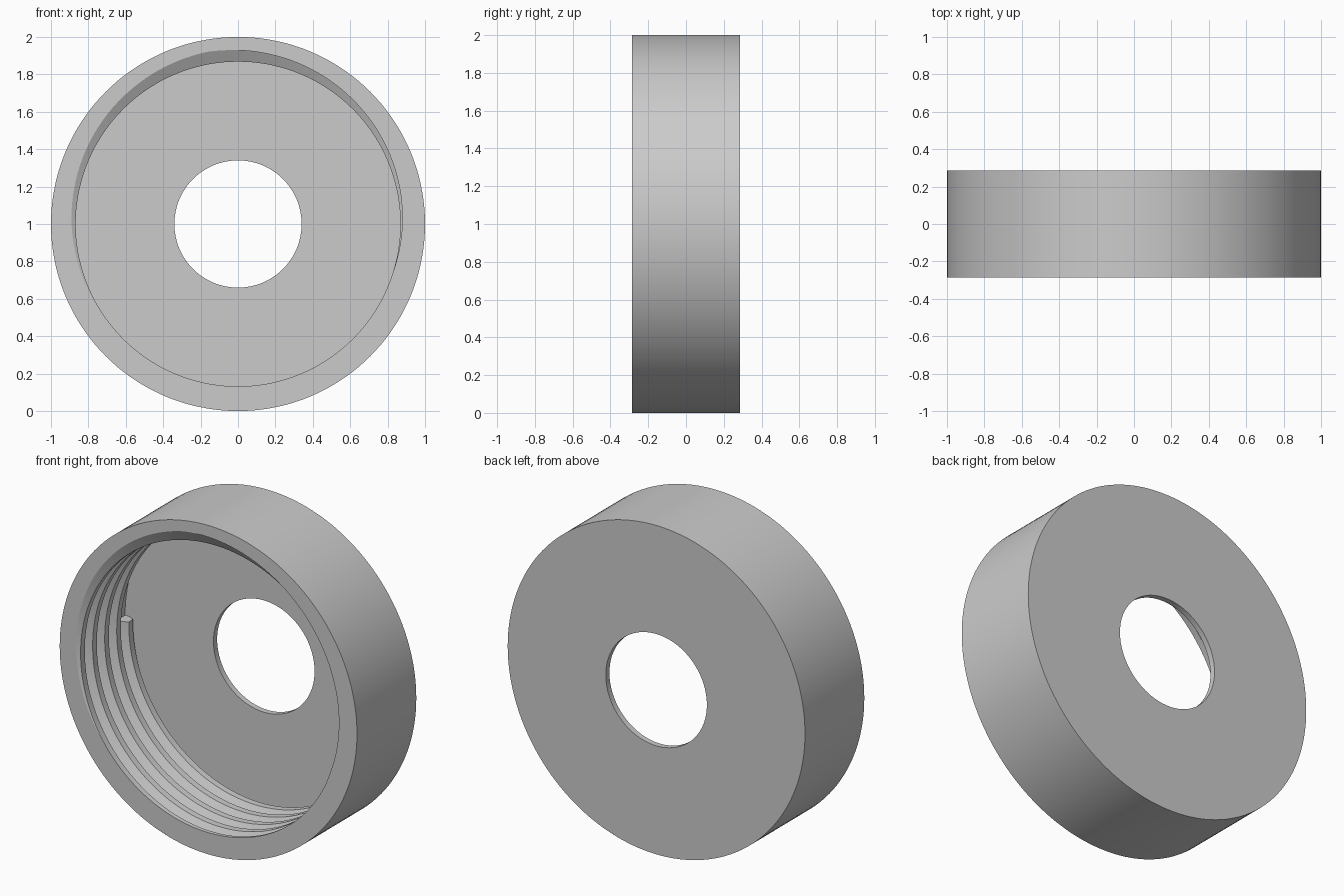
import bpy
import bmesh
import math

# Remove the default cube
cube = bpy.data.objects.get("Cube")
if cube:
    bpy.data.objects.remove(cube, do_unlink=True)

# Main dimensions
OUTER, HOLE = 1.0, 0.34
FRONT, BACK, PLATE = -0.285, 0.285, 0.25
ROOT, CREST = 0.935, 0.868          # thread radii
PITCH, COILS = 0.1157, 5
HALF, FLAT = PITCH / 2, 0.02        # half widths of ridge base and crest
START_Y = 0.21                      # ridge centre where the thread begins
SEGMENTS = 144


def wall_radius(y, centres):
    """Radius of the threaded wall at depth y."""
    height = max(min(1, max(0, (HALF - abs(y - c)) / (HALF - FLAT))) for c in centres)
    return ROOT - (ROOT - CREST) * height


def section(turn):
    """Closed radial section (radius, y) after the given fraction of a turn."""
    centres = [START_Y - PITCH * (turn + k) for k in range(COILS)]
    depths = [FRONT]
    for c in reversed(centres):
        depths += [c - HALF, c - FLAT, c + FLAT, c + HALF]
    depths.append(PLATE)
    depths = [min(PLATE, max(FRONT, y)) for y in depths]
    wall = [(wall_radius(y, centres), y) for y in depths]
    return wall + [(HOLE, PLATE), (HOLE, BACK), (OUTER, BACK), (OUTER, FRONT)]


bm = bmesh.new()


def place(radius, y, angle):
    return bm.verts.new((radius * math.cos(angle), y, 1 + radius * math.sin(angle)))


# Sweep the section once round the axis, one pitch of advance per turn
columns = []
for i in range(SEGMENTS + 1):
    t = i / SEGMENTS
    angle = math.pi + math.tau * t
    columns.append([place(r, y, angle) for r, y in section(t)])

for a, b in zip(columns, columns[1:]):
    n = len(a)
    for j in range(n):
        k = (j + 1) % n
        bm.faces.new((a[j], a[k], b[k], b[j]))

# End face where the thread ridge starts beside the plate
wall_end = len(columns[0]) - 4
ridge = columns[0][wall_end - 5:wall_end - 1]
bm.faces.new(ridge + [place(ROOT, PLATE, math.pi)])

bmesh.ops.remove_doubles(bm, verts=bm.verts[:], dist=0.00005)
bmesh.ops.recalc_face_normals(bm, faces=bm.faces[:])

mesh = bpy.data.meshes.new("threaded_cap")
bm.to_mesh(mesh)
bm.free()
cap = bpy.data.objects.new("threaded_cap", mesh)
bpy.context.collection.objects.link(cap)

# Plain grey material
grey = bpy.data.materials.new("light_grey")
grey.use_nodes = True
colour = (0.6, 0.6, 0.6, 1)
grey.diffuse_color = colour
grey.node_tree.nodes["Principled BSDF"].inputs["Base Color"].default_value = colour
mesh.materials.append(grey)

# Smooth round walls, crisp rims and thread edges
bpy.ops.object.select_all(action="DESELECT")
cap.select_set(True)
bpy.context.view_layer.objects.active = cap
bpy.ops.object.shade_smooth_by_angle(angle=math.radians(25))
